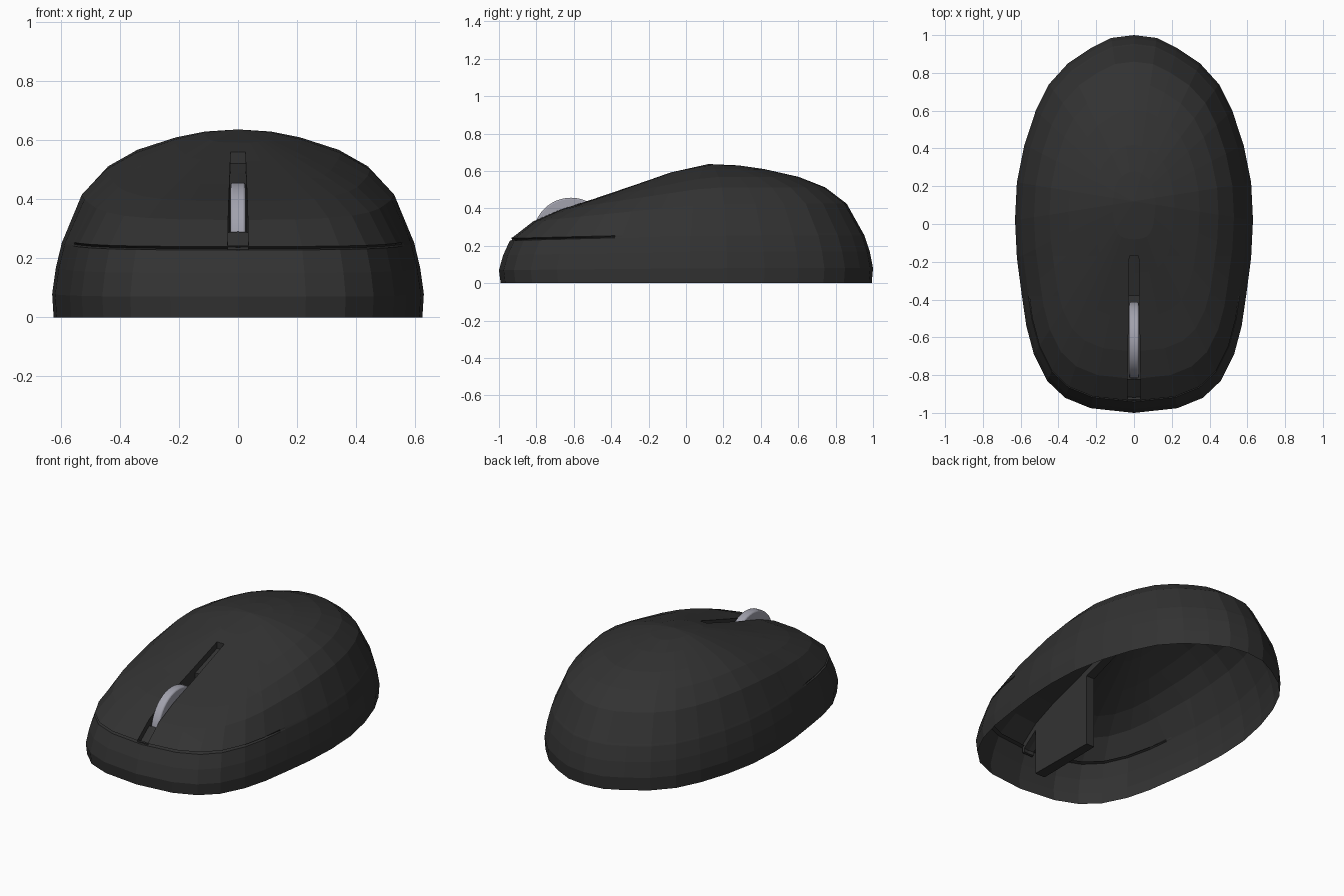
import bpy, bmesh, math
from mathutils import Vector

if "Cube" in bpy.data.objects:
    bpy.data.objects.remove(bpy.data.objects["Cube"])


def material(name, rgb):
    m = bpy.data.materials.new(name)
    m.diffuse_color = (*rgb, 1)
    m.use_nodes = True
    m.node_tree.nodes["Principled BSDF"].inputs["Base Color"].default_value = m.diffuse_color
    return m


SHELL = material("charcoal plastic", (0.032, 0.032, 0.032))
GREY = material("grey rubber", (0.36, 0.36, 0.42))


def finish(bm, name, mat):
    me = bpy.data.meshes.new(name)
    bm.to_mesh(me)
    bm.free()
    me.materials.append(mat)
    ob = bpy.data.objects.new(name, me)
    bpy.context.collection.objects.link(ob)
    return ob


# Plan outline: right half from nose to tail, mirrored to the left
half = [(0, -1), (.23, -.975), (.365, -.92), (.46, -.83), (.53, -.69), (.57, -.54),
        (.595, -.37), (.62, -.18), (.63, .02), (.62, .22), (.58, .42), (.52, .6),
        (.45, .74), (.35, .85), (.23, .93), (.12, .985), (0, 1)]
outline = half + [(-x, y) for x, y in half[-2:0:-1]]
APEX_Y = .12

# Rings: plan scale, height at the back, height at the nose, seam inset, seam outset
rings = [(.992, 0, 0, 0), (1, .08, .07, 0), (.98, .17, .15, 0),
         (.948, .255, .228, 0), (.945, .26, .233, -.018), (.94, .267, .24, .004),
         (.84, .425, .33, 0), (.71, .512, .393, 0), (.55, .568, .45, 0),
         (.34, .61, .53, 0), (.18, .63, .592, 0)]

# Hollow shell, open underneath
bm = bmesh.new()
loops = []
for scale, z_back, z_nose, seam in rings:
    loop = []
    for x, y in outline:
        w = max(0, (APEX_Y - y) / (1 + APEX_Y))
        s = scale + (seam if y < -.5 else 0)
        loop.append(bm.verts.new((x * s, APEX_Y + (y - APEX_Y) * s,
                                  z_back + (z_nose - z_back) * w)))
    loops.append(loop)
n = len(outline)
for a, b in zip(loops, loops[1:]):
    for i in range(n):
        j = (i + 1) % n
        bm.faces.new((a[i], a[j], b[j], b[i]))
apex = bm.verts.new((0, APEX_Y, .637))
for i in range(n):
    bm.faces.new((loops[-1][i], loops[-1][(i + 1) % n], apex))


# Tapered wheel slot sunk into the top, then a deep wheel well inside it
SLOPE, FRONT, BACK = .0132, -.93, -.17
WELL = (-.82, -.38)


def cut(co, no):
    faces = [f for f in bm.faces if f.calc_center_median().z > .225]
    edges = {e for f in faces for e in f.edges}
    verts = {v for f in faces for v in f.verts}
    bmesh.ops.bisect_plane(bm, geom=list(verts) + list(edges) + faces,
                           plane_co=co, plane_no=no, dist=1e-5)


def sink(faces, move):
    new = bmesh.ops.extrude_face_region(bm, geom=faces)["geom"]
    for v in new:
        if isinstance(v, bmesh.types.BMVert):
            v.co.z = move(v.co.z)
    old = [f for f in faces if f.is_valid]
    if old:
        bmesh.ops.delete(bm, geom=old, context='FACES')
    return [f for f in new if isinstance(f, bmesh.types.BMFace)]


for side in (1, -1):
    cut((side * .035, FRONT, 0), Vector((side, SLOPE, 0)).normalized())
for y in (FRONT, BACK, *WELL):
    cut((0, y, 0), (0, 1, 0))
bm.normal_update()
slot = []
for f in bm.faces:
    c = f.calc_center_median()
    if FRONT < c.y < BACK and abs(c.x) < .035 - SLOPE * (c.y - FRONT) and f.normal.z > .2:
        slot.append(f)
floor = sink(slot, lambda z: z - .04)
well = [f for f in floor if WELL[0] < f.calc_center_median().y < WELL[1]]
sink(well, lambda z: .01)
finish(bm, "mouse_shell", SHELL)

# Scroll wheel, slightly rounded at the rim
bpy.ops.mesh.primitive_cylinder_add(vertices=48, radius=.202, depth=.052,
                                    location=(0, -.615, .255),
                                    rotation=(0, math.pi / 2, 0))
wheel = bpy.context.object
wheel.name = "scroll_wheel"
wheel.data.materials.append(GREY)
bevel = wheel.modifiers.new("rounded rim", 'BEVEL')
bevel.width = .008
bevel.segments = 2
bpy.ops.object.shade_smooth_by_angle()
